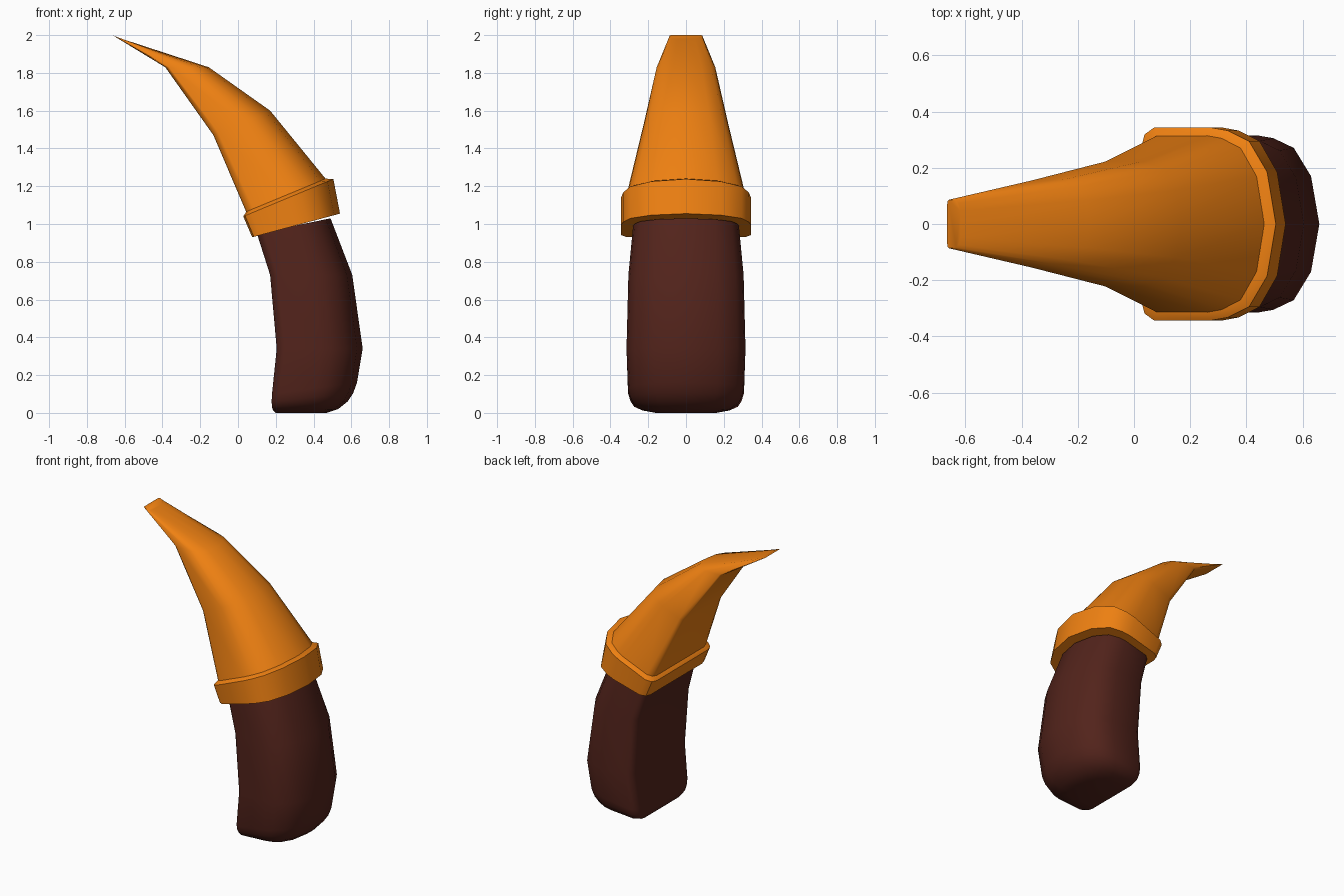
import bpy, bmesh, math

if "Cube" in bpy.data.objects:
    bpy.data.objects.remove(bpy.data.objects["Cube"])

# Half of the D-shaped cross-section: (position from flat side to round side, width)
HALF = [(0, .82), (.02, .93), (.09, 1), (.52, 1), (.64, .97), (.80, .86), (.935, .54)]
SECTION = HALF + [(1, 0)] + [(u, -v) for u, v in reversed(HALF)]


def material(name, color):
    m = bpy.data.materials.new(name)
    m.diffuse_color = color
    m.use_nodes = True
    m.node_tree.nodes["Principled BSDF"].inputs["Base Color"].default_value = m.diffuse_color
    return m


def loft(name, rings, mat, angle):
    """Each ring: x, z at the flat side, x, z at the round side, half width in y."""
    bm = bmesh.new()
    loops = []
    for lx, lz, rx, rz, w in rings:
        loops.append([bm.verts.new((lx + (rx - lx) * u, w * v, lz + (rz - lz) * u))
                      for u, v in SECTION])
    n = len(SECTION)
    for a, b in zip(loops, loops[1:]):
        for i in range(n):
            j = (i + 1) % n
            bm.faces.new((a[i], a[j], b[j], b[i]))
    bm.faces.new(loops[0])
    bm.faces.new(loops[-1])
    bmesh.ops.recalc_face_normals(bm, faces=bm.faces)
    mesh = bpy.data.meshes.new(name)
    bm.to_mesh(mesh)
    bm.free()
    mesh.materials.append(mat)
    obj = bpy.data.objects.new(name, mesh)
    bpy.context.collection.objects.link(obj)
    bpy.ops.object.select_all(action='DESELECT')
    obj.select_set(True)
    bpy.context.view_layer.objects.active = obj
    bpy.ops.object.shade_smooth_by_angle(angle=math.radians(angle))
    return obj


orange = material("orange", (.87, .22, .006, 1))
brown = material("dark_brown", (.085, .017, .011, 1))

# Curved handle with a rounded bottom
loft("handle", [
    (.200, .000, .47, .000, .16),
    (.186, .012, .53, .020, .23),
    (.180, .030, .58, .060, .275),
    (.178, .060, .61, .105, .295),
    (.180, .100, .63, .160, .307),
    (.205, .340, .66, .340, .315),
    (.170, .730, .605, .730, .305),
    (.100, .950, .49, 1.030, .28),
], brown, 50)

# Tilted collar between handle and blade
loft("collar", [
    (.075, .930, .540, 1.055, .343),
    (.028, 1.040, .505, 1.238, .343),
    (.045, 1.066, .465, 1.240, .317),
], orange, 35)

# Curved blade narrowing to a chisel tip
loft("blade", [
    (.045, 1.060, .465, 1.238, .315),
    (-.130, 1.470, .170, 1.600, .222),
    (-.385, 1.830, -.155, 1.830, .155),
    (-.665, 2.000, -.615, 1.980, .086),
], orange, 50)
